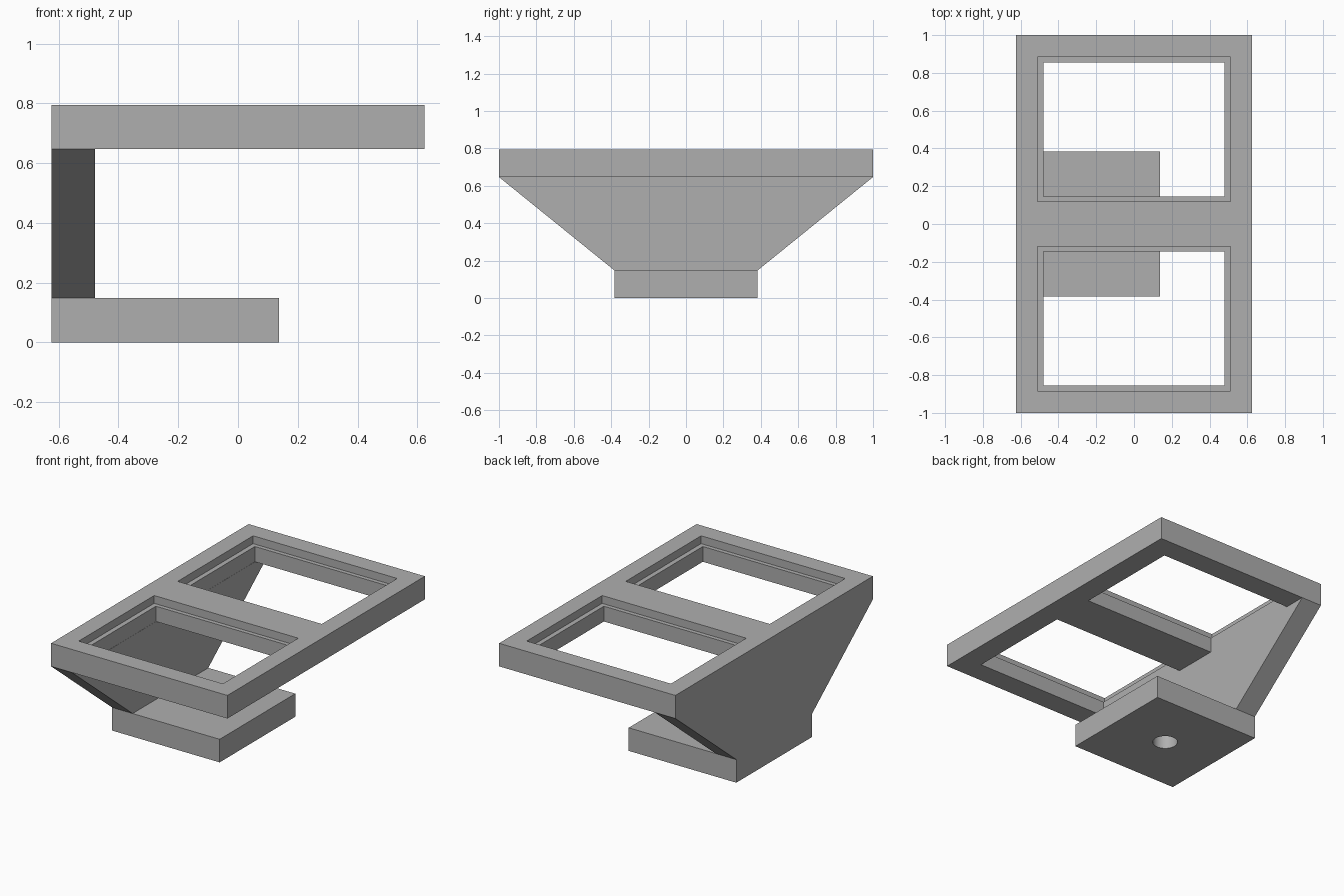
import bpy
import bmesh

if "Cube" in bpy.data.objects:
    bpy.data.objects.remove(bpy.data.objects["Cube"], do_unlink=True)

# Main dimensions
HALF_W, HALF_L, THICK = 0.625, 1.0, 0.148
TOP = 0.795
FRAME_Z = TOP - THICK
BASE_X, BASE_Y = 0.138, 0.383
RECESS = 0.05

gray = bpy.data.materials.new("plain gray")
gray.use_nodes = True
color = (0.43, 0.43, 0.43, 1)
gray.diffuse_color = color
gray.node_tree.nodes["Principled BSDF"].inputs["Base Color"].default_value = color


def prism(name, profile, offset):
    """Extrude a flat polygon along the offset vector into a solid."""
    bm = bmesh.new()
    face = bm.faces.new([bm.verts.new(p) for p in profile])
    moved = bmesh.ops.extrude_face_region(bm, geom=[face])["geom"]
    bmesh.ops.translate(bm, vec=offset,
                        verts=[v for v in moved if isinstance(v, bmesh.types.BMVert)])
    bmesh.ops.recalc_face_normals(bm, faces=bm.faces)
    mesh = bpy.data.meshes.new(name)
    bm.to_mesh(mesh)
    bm.free()
    mesh.materials.append(gray)
    obj = bpy.data.objects.new(name, mesh)
    bpy.context.collection.objects.link(obj)
    return obj


def box(name, x, y, z):
    corners = [(x[0], y[0], z[0]), (x[1], y[0], z[0]),
               (x[1], y[1], z[0]), (x[0], y[1], z[0])]
    return prism(name, corners, (0, 0, z[1] - z[0]))


def cut(target, cutter):
    """Subtract the cutter from the target, then remove the cutter."""
    cutter.hide_render = True
    mod = target.modifiers.new("cut", 'BOOLEAN')
    mod.operation = 'DIFFERENCE'
    mod.solver = 'EXACT'
    mod.object = cutter
    bpy.context.view_layer.objects.active = target
    bpy.ops.object.modifier_apply(modifier=mod.name)
    bpy.data.objects.remove(cutter, do_unlink=True)


# Top frame with two rebated windows
frame = box("top_frame", (-HALF_W, HALF_W), (-HALF_L, HALF_L), (FRAME_Z, TOP))
for side in (-1, 1):
    for half_x, near, far, bottom in ((0.48, 0.146, 0.856, FRAME_Z - 0.1),
                                      (0.511, 0.119, 0.883, TOP - RECESS)):
        cut(frame, box("window_cutter", (-half_x, half_x),
                       sorted((side * near, side * far)), (bottom, TOP + 0.1)))

# Flared side wall joining frame and base
prism("side_wall", [(-HALF_W, -BASE_Y, THICK), (-HALF_W, BASE_Y, THICK),
                    (-HALF_W, HALF_L, FRAME_Z), (-HALF_W, -HALF_L, FRAME_Z)],
      (0.146, 0, 0))

# Base plate with a central mounting hole
base = box("base_plate", (-HALF_W, BASE_X), (-BASE_Y, BASE_Y), (0, THICK))
bpy.ops.mesh.primitive_cylinder_add(vertices=48, radius=0.074, depth=0.6,
                                    location=((BASE_X - HALF_W) / 2, 0, 0))
hole = bpy.context.object
hole.data.materials.append(gray)
cut(base, hole)
bpy.ops.object.select_all(action='DESELECT')
base.select_set(True)
bpy.context.view_layer.objects.active = base
bpy.ops.object.shade_smooth_by_angle()
